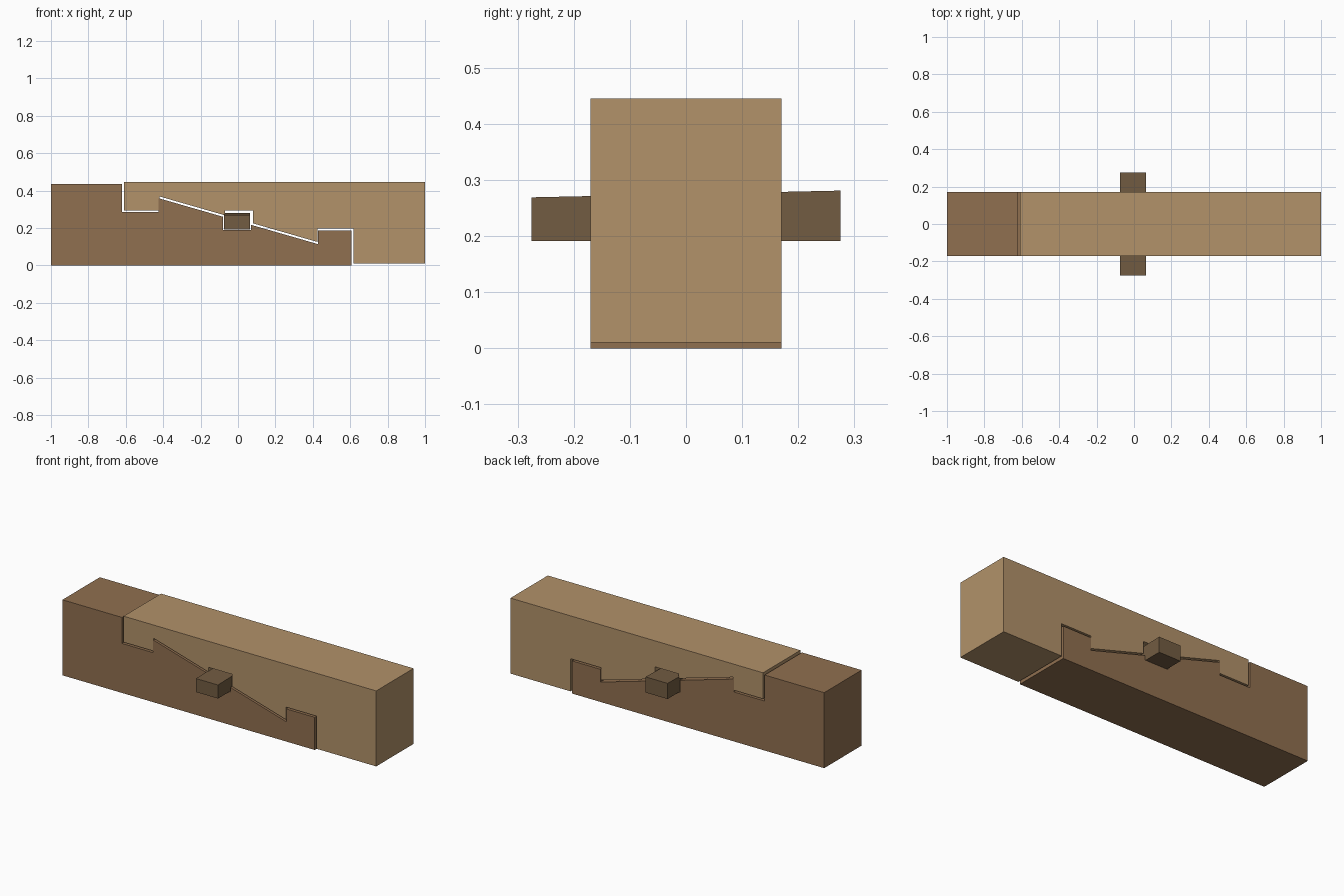
import bpy, bmesh

if "Cube" in bpy.data.objects:
    bpy.data.objects.remove(bpy.data.objects["Cube"])

HALF = 0.17  # half the beam thickness


def material(name, rgb):
    m = bpy.data.materials.new(name)
    m.diffuse_color = (*rgb, 1)
    m.use_nodes = True
    m.node_tree.nodes["Principled BSDF"].inputs["Base Color"].default_value = m.diffuse_color
    return m


def mesh_object(name, bm, mat):
    bmesh.ops.recalc_face_normals(bm, faces=bm.faces)
    me = bpy.data.meshes.new(name)
    bm.to_mesh(me)
    bm.free()
    ob = bpy.data.objects.new(name, me)
    bpy.context.collection.objects.link(ob)
    me.materials.append(mat)
    return ob


def extrude_profile(name, pts, half, mat):
    """Extrude an x/z outline along y, centred on y = 0."""
    bm = bmesh.new()
    face = bm.faces.new([bm.verts.new((x, -half, z)) for x, z in pts])
    res = bmesh.ops.extrude_face_region(bm, geom=[face])
    moved = [g for g in res["geom"] if isinstance(g, bmesh.types.BMVert)]
    bmesh.ops.translate(bm, verts=moved, vec=(0, 2 * half, 0))
    return mesh_object(name, bm, mat)


def slope(x):
    """Height of the slanted scarf face on the lower beam."""
    return 0.237 - 0.288 * x


# Lower beam: left end, hooked scarf, key slot, right nose
lower = [(-1, 0), (0.608, 0), (0.608, 0.188), (0.427, 0.188), (0.427, slope(0.427)),
         (0.07, slope(0.07)), (0.07, 0.19), (-0.08, 0.19), (-0.08, slope(-0.08)),
         (-0.424, slope(-0.424)), (-0.424, 0.285), (-0.62, 0.285),
         (-0.62, 0.435), (-1, 0.435)]
extrude_profile("lower_beam", lower, HALF, material("dark_timber", (0.28, 0.16, 0.08)))

# Upper beam: matching scarf with a small clearance
G = 0.011
upper = [(1, 0.01), (1, 0.445), (-0.61, 0.445), (-0.61, 0.295), (-0.42, 0.295),
         (-0.42, slope(-0.42) + G), (-0.07, slope(-0.07) + G), (-0.07, 0.295),
         (0.08, 0.295), (0.08, slope(0.08) + G), (0.424, slope(0.424) + G),
         (0.424, 0.198), (0.618, 0.198), (0.618, 0.01)]
extrude_profile("upper_beam", upper, HALF, material("light_timber", (0.445, 0.287, 0.144)))

# Wedge key through the slot, slightly taller at the back
key = extrude_profile("wedge_key", [(-0.075, 0.191), (0.065, 0.191), (0.065, 0.275), (-0.075, 0.275)],
                      0.275, material("key_timber", (0.17, 0.107, 0.054)))
for v in key.data.vertices:
    if v.co.z > 0.25:
        v.co.z += 0.006 if v.co.y > 0 else -0.006
